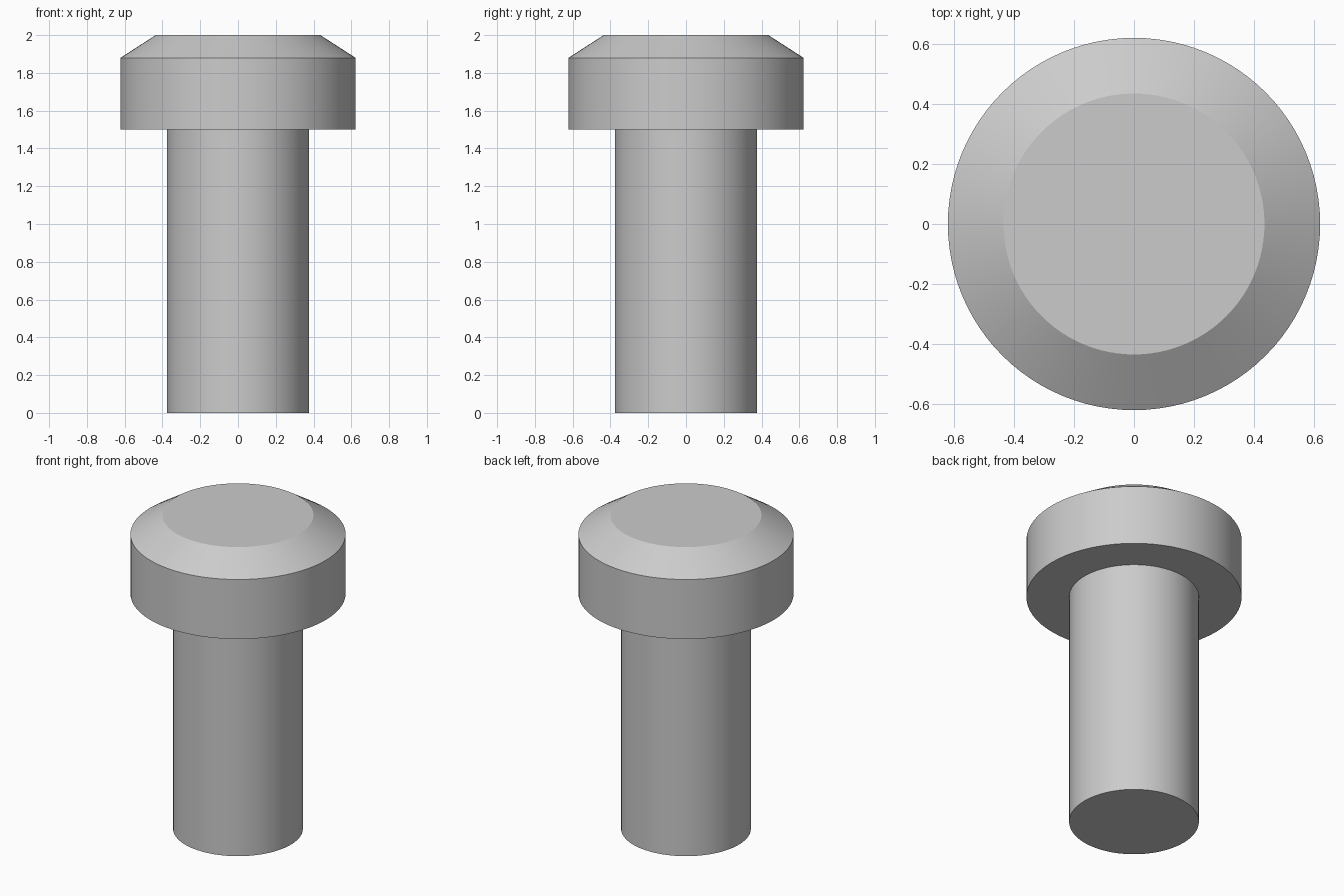
import bpy, bmesh, math

cube = bpy.data.objects.get("Cube")
if cube:
    bpy.data.objects.remove(cube, do_unlink=True)

SIDES = 96

steel = bpy.data.materials.new("plain grey")
grey = (0.6, 0.6, 0.6, 1)
steel.use_nodes = True
steel.diffuse_color = grey
steel.node_tree.nodes["Principled BSDF"].inputs["Base Color"].default_value = grey


def lathe(name, profile):
    """Spin a (radius, height) profile around z and cap both ends."""
    bm = bmesh.new()
    rings = []
    for r, z in profile:
        rings.append([bm.verts.new((r * math.cos(a), r * math.sin(a), z))
                      for a in (math.tau * i / SIDES for i in range(SIDES))])
    for low, high in zip(rings, rings[1:]):
        for i in range(SIDES):
            j = (i + 1) % SIDES
            bm.faces.new((low[i], low[j], high[j], high[i]))
    bm.faces.new(rings[0][::-1])
    bm.faces.new(rings[-1])
    mesh = bpy.data.meshes.new(name)
    bm.to_mesh(mesh)
    bm.free()
    mesh.materials.append(steel)
    obj = bpy.data.objects.new(name, mesh)
    bpy.context.collection.objects.link(obj)
    bpy.ops.object.select_all(action="DESELECT")
    obj.select_set(True)
    bpy.context.view_layer.objects.active = obj
    bpy.ops.object.shade_smooth_by_angle(angle=math.radians(25))
    return obj


# Shank, and the wider head with its chamfered top
lathe("shank", [(0.375, 0), (0.375, 1.5)])
lathe("head", [(0.622, 1.5), (0.622, 1.88), (0.436, 2.0)])
